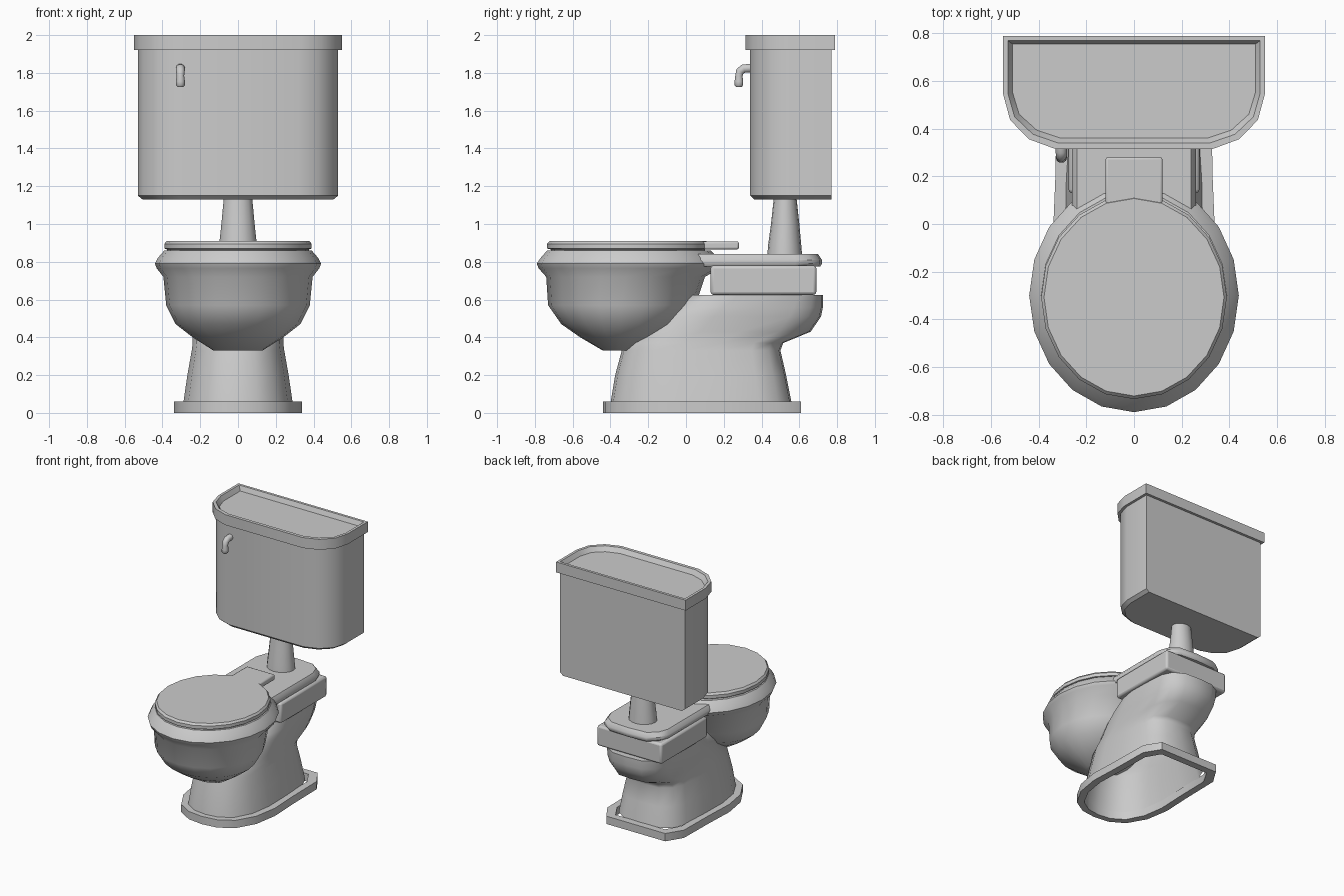
import bpy, bmesh, math

if "Cube" in bpy.data.objects:
    bpy.data.objects.remove(bpy.data.objects["Cube"])


def fit(outline, w, y0, y1, z):
    """Stretch a closed outline to half width w and depth y0..y1 at height z."""
    ys = [p[1] for p in outline]
    xm, a, b = max(p[0] for p in outline), min(ys), max(ys)
    return [(x / xm * w, y0 + (y - a) / (b - a) * (y1 - y0), z) for x, y in outline]


def mirror(half):
    """Complete a right-hand half outline (front to back) across x = 0."""
    return half + [(-x, y) for x, y in reversed(half) if x > 1e-6]


def loft(name, outline, sections, bottom=True, top=True, angle=35):
    bm = bmesh.new()
    rings = [[bm.verts.new(p) for p in fit(outline, *s)] for s in sections]
    n = len(outline)
    for r, q in zip(rings, rings[1:]):
        for i in range(n):
            j = (i + 1) % n
            bm.faces.new((r[i], r[j], q[j], q[i]))
    if bottom:
        bm.faces.new(rings[0][::-1])
    if top:
        bm.faces.new(rings[-1])
    me = bpy.data.meshes.new(name)
    bm.to_mesh(me)
    bm.free()
    me.shade_smooth()
    me.set_sharp_from_angle(angle=math.radians(angle))
    ob = bpy.data.objects.new(name, me)
    bpy.context.collection.objects.link(ob)
    return ob


def circle(n):
    return [(math.sin(math.tau * i / n), -math.cos(math.tau * i / n)) for i in range(n)]


tank_shape = mirror([(.33, .32), (.44, .36), (.52, .44), (.55, .55), (.55, .79)])
foot_shape = mirror([(0, -.44), (.12, -.425), (.23, -.36), (.31, -.22), (.34, -.04),
                     (.33, .2), (.325, .49), (.25, .61), (0, .61)])
body_shape = mirror([(0, -.44), (.12, -.425), (.23, -.36), (.31, -.22), (.34, -.04),
                     (.335, .2), (.32, .42), (.27, .53), (.16, .6), (0, .61)])
deck_shape = mirror([(.26, -.1), (.26, .58), (.23, .66), (.16, .71), (.0, .72)])
square = mirror([(1, -1), (1, 1)])
round20 = circle(20)

# Cistern and its recessed cover
loft("tank", tank_shape, [(.505, .36, .77, 1.13), (.53, .34, .77, 1.15), (.53, .34, .77, 1.93)])
loft("tank_cover", tank_shape, [(.55, .315, .79, 1.92), (.55, .315, .79, 2.0), (.53, .34, .77, 2.0),
                                (.51, .36, .755, 1.965)], angle=30)

# Flush pipe flaring down to the deck
loft("flush_pipe", circle(16), [(.105, .43, .615, .83), (.10, .435, .61, .89), (.088, .45, .60, 1.0),
                                (.075, .465, .585, 1.14)])

# Bowl with its bulging rim
loft("bowl", round20, [(.13, -.44, -.28, .33), (.24, -.56, -.14, .40), (.33, -.66, -.03, .47),
                       (.38, -.73, .05, .57), (.395, -.74, .10, .72), (.43, -.78, .18, .765),
                       (.44, -.79, .19, .79), (.425, -.77, .17, .82), (.39, -.735, .13, .86)], angle=45)

# Deck behind the bowl and the block under it
loft("rear_deck", deck_shape, [(.25, -.1, .71, .775), (.26, -.1, .72, .79), (.26, -.1, .72, .81),
                               (.24, -.1, .70, .84)])
block = loft("rear_block", square, [(.275, .13, .69, .625), (.275, .13, .69, .78)])
bev = block.modifiers.new("soft_edges", 'BEVEL')
bev.width, bev.segments = .015, 2

# Hollow pedestal swelling at the back
loft("pedestal", body_shape, [(.29, -.40, .56, .05), (.268, -.375, .53, .2), (.245, -.34, .50, .33),
                              (.24, -.33, .515, .37), (.24, -.28, .66, .43), (.25, -.2, .715, .51),
                              (.255, -.12, .725, .56), (.255, .0, .725, .625)], bottom=False, angle=50)
loft("foot", foot_shape, [(.285, -.395, .555, .06), (.285, -.395, .555, 0), (.34, -.44, .61, 0),
                          (.34, -.44, .61, .06), (.285, -.395, .555, .06)], False, False)

# Lid with its hinge tab
loft("lid", round20, [(.375, -.715, .10, .855), (.375, -.715, .10, .865), (.39, -.735, .12, .87),
                      (.39, -.735, .12, .895), (.378, -.722, .107, .91)], angle=30)
tab = loft("lid_tab", square, [(.12, .0, .28, .865), (.12, .0, .28, .908)])
bev = tab.modifiers.new("soft_edges", 'BEVEL')
bev.width, bev.segments = .01, 2

# Flush lever: a bent tube, thicker at both ends
cu = bpy.data.curves.new("flush_lever", 'CURVE')
cu.dimensions, cu.bevel_depth, cu.bevel_resolution, cu.use_fill_caps = '3D', 1, 3, True
path = [(.35, 1.825, .024), (.305, 1.823, .024), (.285, 1.808, .023),
        (.28, 1.785, .02), (.28, 1.755, .024), (.28, 1.735, .024), (.28, 1.725, .015)]
sp = cu.splines.new('POLY')
sp.points.add(len(path) - 1)
for p, (y, z, r) in zip(sp.points, path):
    p.co, p.radius = (-.305, y, z, 1), r
sp.use_smooth = True
bpy.context.collection.objects.link(bpy.data.objects.new("flush_lever", cu))
